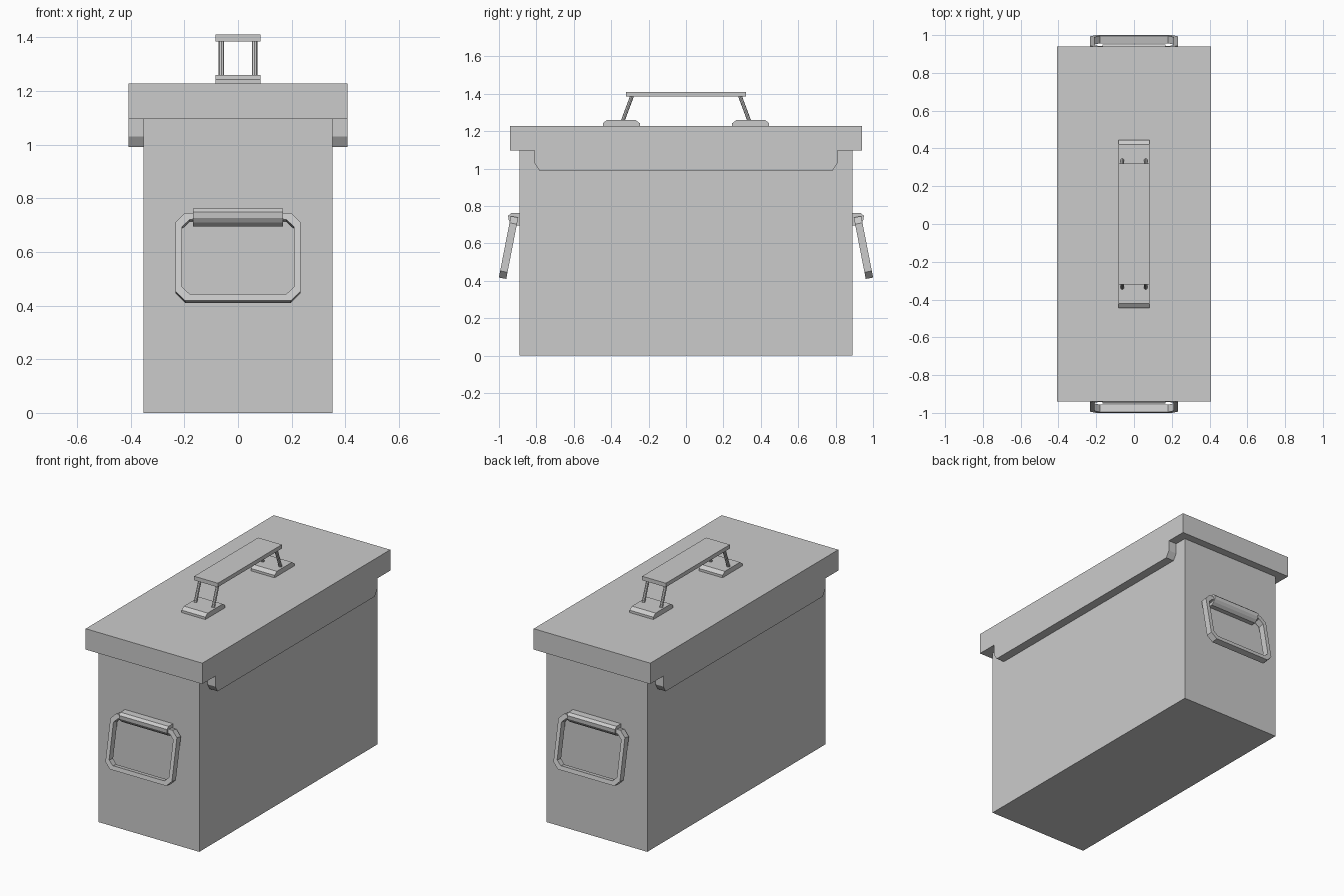
import bpy, bmesh, math
from mathutils import Vector

if "Cube" in bpy.data.objects:
    bpy.data.objects.remove(bpy.data.objects["Cube"])


def finish(name, bm):
    bmesh.ops.recalc_face_normals(bm, faces=bm.faces)
    me = bpy.data.meshes.new(name)
    bm.to_mesh(me)
    bm.free()
    ob = bpy.data.objects.new(name, me)
    bpy.context.collection.objects.link(ob)
    return ob


def box(name, hx, hy, z0, z1):
    return prism(name, [(-hy, z0), (hy, z0), (hy, z1), (-hy, z1)], hx)


def prism(name, profile, hx):
    """Extrude a (y, z) profile along x from -hx to hx."""
    bm = bmesh.new()
    f = bm.faces.new([bm.verts.new((-hx, y, z)) for y, z in profile])
    ext = bmesh.ops.extrude_face_region(bm, geom=[f])["geom"]
    bmesh.ops.translate(bm, vec=(2 * hx, 0, 0),
                        verts=[v for v in ext if isinstance(v, bmesh.types.BMVert)])
    return finish(name, bm)


def rod(name, a, b, r, sides=8):
    a, b = Vector(a), Vector(b)
    d = b - a
    bm = bmesh.new()
    bmesh.ops.create_cone(bm, cap_ends=True, segments=sides, radius1=r, radius2=r, depth=d.length)
    m = d.to_track_quat('Z', 'Y').to_matrix().to_4x4()
    m.translation = (a + b) / 2
    bmesh.ops.transform(bm, matrix=m, verts=bm.verts)
    return finish(name, bm)


def octagon(hx, s0, s1, c):
    """Chamfered rectangle in (x, distance down the handle)."""
    return [(-hx + c, s0), (hx - c, s0), (hx, s0 + c), (hx, s1 - c),
            (hx - c, s1), (-hx + c, s1), (-hx, s1 - c), (-hx, s0 + c)]


def swing_handle(name, side, pivot=(0.917, 0.742), angle=math.radians(11), half=0.02):
    """Chamfered ring hanging from the pivot, tilted outward at the bottom."""
    sn, cs = math.sin(angle), math.cos(angle)
    outer = octagon(0.233, 0, 0.334, 0.036)
    inner = octagon(0.209, 0.026, 0.308, 0.028)
    bm = bmesh.new()
    loops = []
    for pts, d in ((outer, half), (inner, half), (inner, -half), (outer, -half)):
        loops.append([bm.verts.new((x, side * (pivot[0] + s * sn + d * cs),
                                    pivot[1] - s * cs + d * sn)) for x, s in pts])
    for i in range(4):
        a, b = loops[i], loops[(i + 1) % 4]
        for j in range(8):
            k = (j + 1) % 8
            bm.faces.new((a[j], a[k], b[k], b[j]))
    return finish(name, bm)


# Box body
box("body", 0.352, 0.89, 0, 1.15)

# Lid with long side skirts dropping below the rim
half_lid = [(0.785, 0.991), (0.81, 1.03), (0.81, 1.096), (0.94, 1.096), (0.94, 1.228)]
prism("lid", half_lid + [(-y, z) for y, z in reversed(half_lid)], 0.408)

# Top carry handle
box("carry_grip", 0.083, 0.32, 1.385, 1.41)

foot = [(0.247, 1.22), (0.445, 1.22), (0.445, 1.243), (0.422, 1.26), (0.27, 1.26), (0.247, 1.243)]
bracket = [(0.885, 0.762), (0.935, 0.762), (0.951, 0.748), (0.949, 0.726),
           (0.938, 0.71), (0.92, 0.695), (0.885, 0.695)]

for side, tag in ((-1, "front"), (1, "back")):
    # Foot plate and rods of the carry handle
    prism(f"handle_foot_{tag}", [(side * y, z) for y, z in foot], 0.083)
    for sx, lr in ((-1, "left"), (1, "right")):
        rod(f"handle_rod_{tag}_{lr}", (sx * 0.062, side * 0.34, 1.25),
            (sx * 0.062, side * 0.288, 1.39), 0.01)
    # End swing handle and its hinge bracket
    prism(f"hinge_bracket_{tag}", [(side * y, z) for y, z in bracket], 0.168)
    swing_handle(f"swing_handle_{tag}", side)
